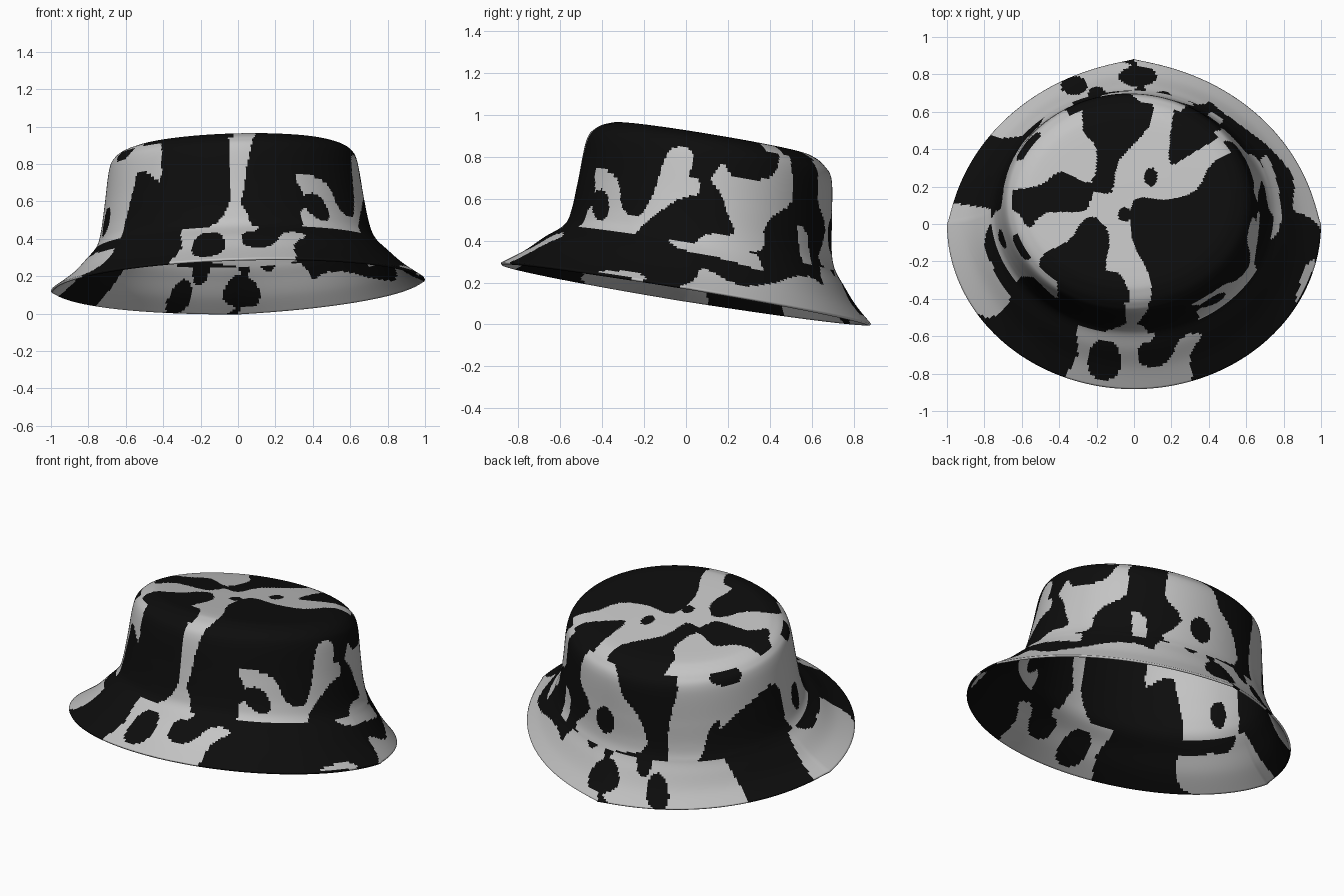
import bpy, bmesh, math

SEGS, STEPS = 400, 12
TILT_X, TILT_Y = 0.03, -0.165          # the whole hat leans towards the back


def material(name, rgb):
    m = bpy.data.materials.new(name)
    m.diffuse_color = (*rgb, 1)
    return m


def catmull(a, b, c, d, t):
    return tuple(0.5 * (2 * q + (r - p) * t + (2 * p - 5 * q + 4 * r - s) * t * t
                        + (3 * q - p - 3 * r + s) * t ** 3)
                 for p, q, r, s in zip(a, b, c, d))


def smooth_loop(pts, n=3):
    k = len(pts)
    return [catmull(pts[i - 1], pts[i], pts[(i + 1) % k], pts[(i + 2) % k], j / n)
            for i in range(k) for j in range(n)]


def inside(u, v, loop):
    hit = False
    pu, pv = loop[-1]
    for cu, cv in loop:
        if (cv > v) != (pv > v) and u < (pu - cu) * (v - cv) / (pv - cv) + cu:
            hit = not hit
        pu, pv = cu, cv
    return hit


class Panel:
    """Pale patches (outlines) with dark spots (centre, radii) on one side of the hat."""

    def __init__(self, patches, spots=()):
        self.loops = [smooth_loop(p) for p in patches]
        self.spots = spots

    def pale(self, u, v):
        if any(((u - a) / ru) ** 2 + ((v - b) / rv) ** 2 < 1 for a, b, ru, rv in self.spots):
            return False
        return any(inside(u, v, lp) for lp in self.loops)


# Patches on the flat top, seen from above (x, y)
top = Panel([
    [(-.68, .2), (-.62, .42), (-.45, .6), (-.29, .68), (-.27, .5), (-.2, .4),
     (-.23, .22), (-.39, .28), (-.5, .21)],
    [(-.22, .17), (-.12, .17), (-.08, .34), (.08, .52), (.12, .7), (.22, .7), (.19, .45),
     (.2, .32), (.3, .37), (.57, .52), (.63, .43), (.43, .34), (.33, .18), (.17, .13),
     (0, .13), (-.01, -.08), (.08, -.27), (.09, -.4), (.05, -.58), (-.04, -.58),
     (-.02, -.4), (-.07, -.27), (-.15, -.24), (-.13, -.08), (-.18, .02), (-.26, .03),
     (-.35, -.09), (-.48, -.16), (-.5, -.25), (-.42, -.44), (-.55, -.4), (-.7, -.15),
     (-.72, .07), (-.62, .06), (-.56, -.02), (-.47, .06), (-.26, .07)],
], [(.09, .25, .035, .05), (-.05, .05, .035, .04)])

# Patches on the brim, seen from above (x, y)
brim = Panel([
    [(.0, .92), (.12, .9), (.42, .76), (.38, .64), (.1, .68), (.05, .76)],
    [(-.78, .5), (-.5, .75), (-.15, .86), (0, .84), (-.02, .68), (-.35, .62), (-.6, .47)],
    [(-1.03, .07), (-.82, .09), (-.75, .05), (-.8, -.1), (-.72, -.3), (-.66, -.4),
     (-.78, -.5), (-.95, -.35)],
    [(-.28, -.52), (.08, -.52), (.1, -.62), (.03, -.65), (.02, -.72), (.06, -.76),
     (.18, -.74), (.25, -.61), (.36, -.59), (.3, -.7), (.29, -.87), (0, -.93),
     (-.36, -.86), (-.3, -.7)],
    [(.38, .78), (.65, .62), (.88, .38), (1.03, .1), (1.03, -.04), (.93, .04),
     (.85, .08), (.85, .25), (.7, .43), (.4, .66)],
    [(.68, .35), (.75, .28), (.79, .05), (.74, -.08), (.6, -.1)],
    [(.92, -.22), (.97, -.2), (.92, -.33), (.86, -.42)],
], [(.02, .79, .1, .055), (-.32, .74, .07, .05), (-.2, .7, .045, .035),
    (.15, .68, .05, .03), (-.16, -.73, .09, .11)])

# Patches on the crown wall: front and back use (x, z), right and left use (y, z)
front = Panel([
    [(-.04, 1), (.08, 1), (.05, .8), (.03, .66), (.02, .59), (.06, .51), (.08, .42), (.1, .36),
     (-.3, .36), (-.26, .43), (-.12, .48), (-.05, .58), (-.04, .68), (-.045, .82)],
    [(-.8, 1), (-.45, .97), (-.41, .8), (-.42, .71), (-.47, .74), (-.53, .76), (-.57, .62),
     (-.6, .5), (-.66, .34), (-.82, .34)],
    [(.33, .42), (.36, .49), (.43, .61), (.42, .75), (.53, .7), (.56, .53), (.6, .42)],
], [(.475, .58, .05, .08)])
right = Panel([
    [(-.43, .74), (-.33, .7), (-.3, .55), (-.22, .52), (-.15, .64), (-.09, .81), (-.02, .85),
     (.035, .81), (.02, .71), (.07, .68), (.05, .62), (-.03, .6), (-.15, .52), (-.22, .46),
     (-.28, .41), (-.55, .43), (-.5, .5), (-.435, .6)],
    [(.12, .69), (.18, .77), (.23, .7), (.4, .7), (.445, .79), (.43, .84), (.49, .82),
     (.51, .6), (.42, .52), (.37, .45), (.35, .35), (.06, .36), (.09, .43), (.23, .43),
     (.2, .52), (.17, .62)],
    [(.53, .47), (.58, .43), (.63, .3), (.56, .28)],
], [(-.407, .57, .04, .075)])
back = Panel([
    [(.24, .8), (.14, .82), (.0, .73), (-.05, .6), (-.15, .5), (-.17, .28), (.32, .28),
     (.2, .45), (.3, .6)],
    [(-.34, .9), (-.37, .7), (-.33, .5), (-.33, .26), (-.48, .26), (-.52, .45), (-.6, .53),
     (-.8, .6), (-.8, .9)],
], [(.08, .42, .07, .08), (-.57, .78, .07, .06)])
left = Panel([
    [(.6, .86), (.6, .35), (.39, .53), (.17, .65), (.08, .58), (.03, .34), (-.35, .34),
     (-.5, .5), (-.5, 1), (0, 1)],
], [(-.08, .49, .05, .08), (.42, .77, .08, .06), (-.12, .86, .07, .05)])


def is_pale(x, y, z):
    h = z - TILT_X * x - TILT_Y * y
    if h > 0.87:
        return top.pale(x, y)
    if h < 0.375:
        return brim.pale(x, y)
    a = math.degrees(math.atan2(x + .02, .09 - y))     # 0 front, 90 right
    if -60 < a < 32:
        return front.pale(x, z)
    if 32 <= a < 140:
        return right.pale(y, z)
    if -125 < a <= -60:
        return left.pale(y, z)
    return back.pale(x, z)


# Profile rings from brim edge to top: height, centre x, centre y, radius x, radius y
rings = [(.148, 0, 0, 1, .883), (.225, 0, .02, .895, .79), (.305, -.005, .04, .815, .715),
         (.38, -.01, .065, .75, .645), (.46, -.015, .075, .72, .62), (.6, -.02, .09, .695, .605),
         (.8, -.025, .11, .665, .585), (.865, -.025, .115, .635, .545),
         (.898, -.025, .12, .58, .49), (.912, -.025, .12, .5, .42),
         (.916, -.02, .12, .25, .21), (.917, -.02, .12, .008, .007)]

bm = bmesh.new()
prev = None
last = len(rings) - 1
for i in range(last):
    quad = [rings[max(0, min(last, i + k))] for k in (-1, 0, 1, 2)]
    n = 18 if i >= last - 2 else STEPS if i in (4, 5) else 6 if i > 6 else 8
    for j in range(n + (i == last - 1)):
        h, cx, cy, rx, ry = catmull(*quad, j / n)
        flare = max(0, min(1, (.38 - h) / .23))
        row = []
        for s in range(SEGS):
            t = math.tau * s / SEGS
            # the back half of the brim draws in to a soft point
            f = 1 - .065 * flare * abs(math.sin(2 * t)) ** .7 if math.sin(t) > 0 else 1
            x, y = cx + f * rx * math.cos(t), cy + f * ry * math.sin(t)
            row.append(bm.verts.new((x, y, h + TILT_X * x + TILT_Y * y)))
        if prev:
            for s in range(SEGS):
                e = (s + 1) % SEGS
                bm.faces.new((prev[s], prev[e], row[e], row[s]))
        prev = row
bm.faces.new(prev)

# Cow-hide colouring
for f in bm.faces:
    f.smooth = True
    f.material_index = 1 if is_pale(*f.calc_center_median()) else 0

mesh = bpy.data.meshes.new("bucket_hat")
bm.to_mesh(mesh)
bm.free()
mesh.materials.append(material("black", (.004, .004, .004)))
mesh.materials.append(material("off white", (.55, .55, .55)))
hat = bpy.data.objects.new("bucket_hat", mesh)
bpy.context.collection.objects.link(hat)

# Thin cloth: the same pattern shows on the inside
cloth = hat.modifiers.new("cloth", "SOLIDIFY")
cloth.thickness = 0.012
cloth.offset = -1
